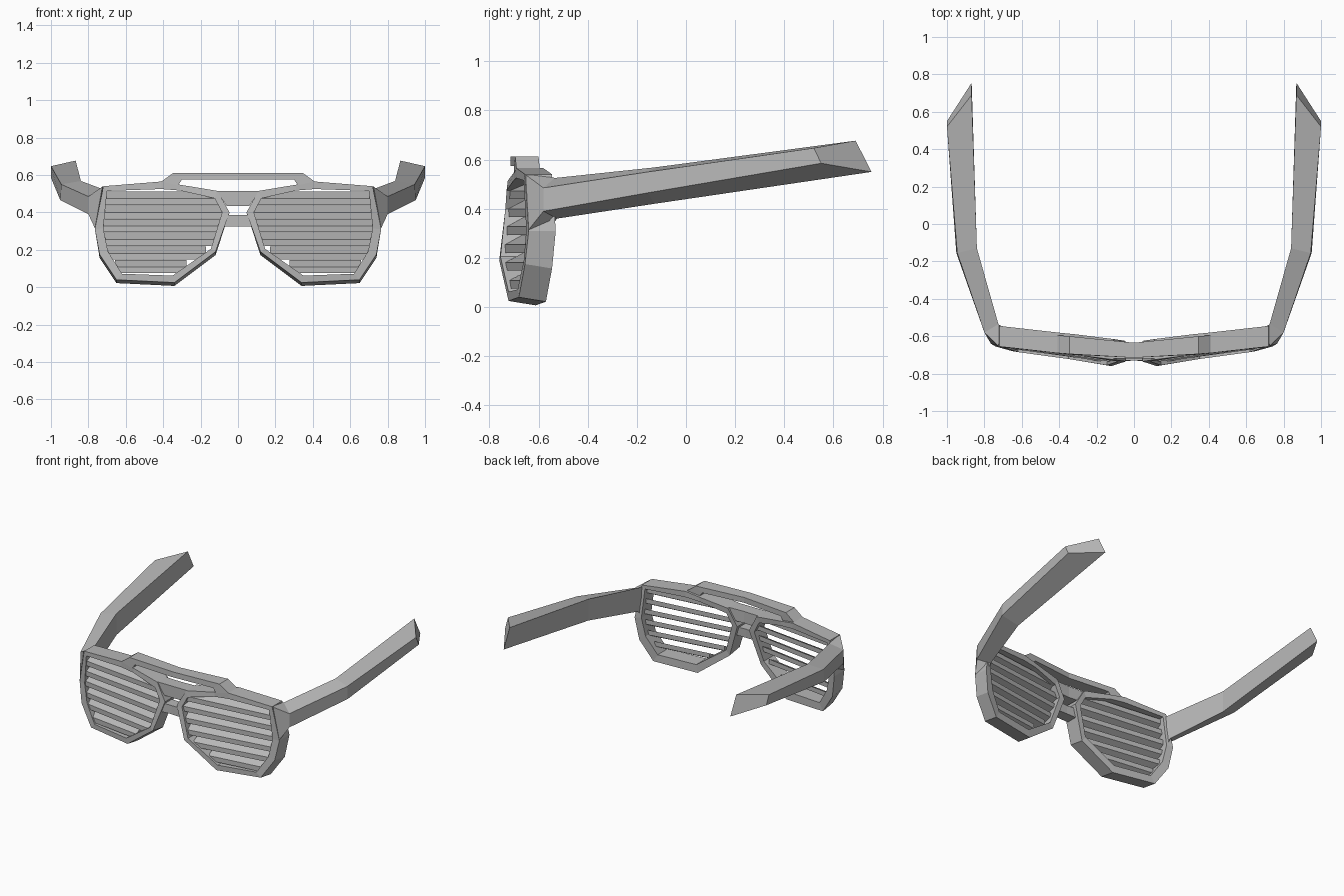
import bpy, bmesh
from mathutils import Vector

if "Cube" in bpy.data.objects:
    bpy.data.objects.remove(bpy.data.objects["Cube"], do_unlink=True)

grey = bpy.data.materials.new("plain_grey")
grey.use_nodes = True
grey.diffuse_color = (0.48, 0.48, 0.48, 1)
grey.node_tree.nodes["Principled BSDF"].inputs["Base Color"].default_value = grey.diffuse_color


def loft(name, sections, closed=False, caps=(True, True)):
    """Skin a row of four-point sections, then mirror it to the right side."""
    bm = bmesh.new()
    rows = [[bm.verts.new(p) for p in s] for s in sections]
    pairs = list(zip(rows, rows[1:]))
    if closed:
        pairs.append((rows[-1], rows[0]))
    else:
        for row, cap in ((rows[0], caps[0]), (rows[-1], caps[1])):
            if cap:
                bm.faces.new(row)
    for a, b in pairs:
        for i in range(4):
            j = (i + 1) % 4
            bm.faces.new((a[i], a[j], b[j], b[i]))
    bmesh.ops.recalc_face_normals(bm, faces=bm.faces)
    mesh = bpy.data.meshes.new(name)
    bm.to_mesh(mesh)
    bm.free()
    mesh.materials.append(grey)
    obj = bpy.data.objects.new(name, mesh)
    bpy.context.collection.objects.link(obj)
    mod = obj.modifiers.new("mirror", 'MIRROR')
    mod.use_clip = True
    return obj


def bar(a, b, depth, drop=0.0):
    """Section between an outer and an inner front point."""
    a, b = Vector(a), Vector(b)
    back = Vector((0, depth, 0))
    return [a, b, b + back, a + back - Vector((0, 0, drop))]


# Lens rims: outer and inner front outlines
outer = [(.72, -.655, .54), (.41, -.69, .565), (.31, -.70, .548), (.11, -.725, .515),
         (.045, -.735, .40), (.12, -.76, .19), (.34, -.722, .025),
         (.65, -.68, .04), (.74, -.655, .175), (.765, -.64, .31)]
inner = [(.70, -.66, .515), (.41, -.69, .525), (.31, -.70, .517), (.125, -.73, .475),
         (.085, -.735, .40), (.145, -.755, .205), (.35, -.722, .062),
         (.62, -.685, .072), (.695, -.66, .19), (.72, -.65, .315)]
loft("lens_rims", [bar(o, i, .11, .018 if o[2] < .2 else 0)
                   for o, i in zip(outer, inner)], closed=True)


def rim_crossings(z):
    """Inner and outer end of a slat at height z."""
    hits = []
    for p, q in zip(inner, inner[1:] + inner[:1]):
        if (p[2] - z) * (q[2] - z) < 0:
            hits.append(Vector(p).lerp(Vector(q), (z - p[2]) / (q[2] - p[2])))
    hits.sort(key=lambda v: v.x)
    return hits[0], hits[-1]


# Shutter slats, low at the front and high at the back
for n in range(6):
    z = .075 + .073 * n
    ends = rim_crossings(z + .025)
    sections = []
    for end, shift in zip(ends, (-.02, .02)):
        x, y = end.x + shift, end.y + .012
        sections.append([(x, y, z), (x, y, z + .033),
                         (x, y + .07, z + .071), (x, y + .07, z + .038)])
    loft(f"shutter_slat_{n + 1}", sections)

# Raised brow bar over the slot
loft("brow_bar", [bar((.41, -.69, .565), (.32, -.70, .545), .095),
                  bar((.345, -.695, .612), (.30, -.70, .575), .095),
                  bar((0, -.715, .612), (0, -.715, .575), .08)], caps=(True, False))

# Two nose bridges
loft("upper_bridge", [bar((.115, -.72, .515), (.06, -.72, .435), .09),
                      bar((0, -.72, .515), (0, -.72, .435), .085)], caps=(True, False))
loft("lower_bridge", [bar((.06, -.73, .385), (.085, -.735, .325), .08),
                      bar((0, -.73, .385), (0, -.73, .325), .075)], caps=(True, False))

# Temple arms: outer top, inner top, inner bottom, outer bottom at each bend
loft("temple_arms", [
    [(.725, -.652, .538), (.71, -.56, .535), (.735, -.545, .33), (.765, -.64, .315)],
    [(.80, -.58, .485), (.725, -.535, .525), (.735, -.525, .36), (.80, -.58, .39)],
    [(.945, -.155, .55), (.84, -.13, .568), (.84, -.13, .42), (.95, -.155, .465)],
    [(1, .52, .647), (.868, .69, .677), (.868, .755, .55), (1, .55, .585)],
])
